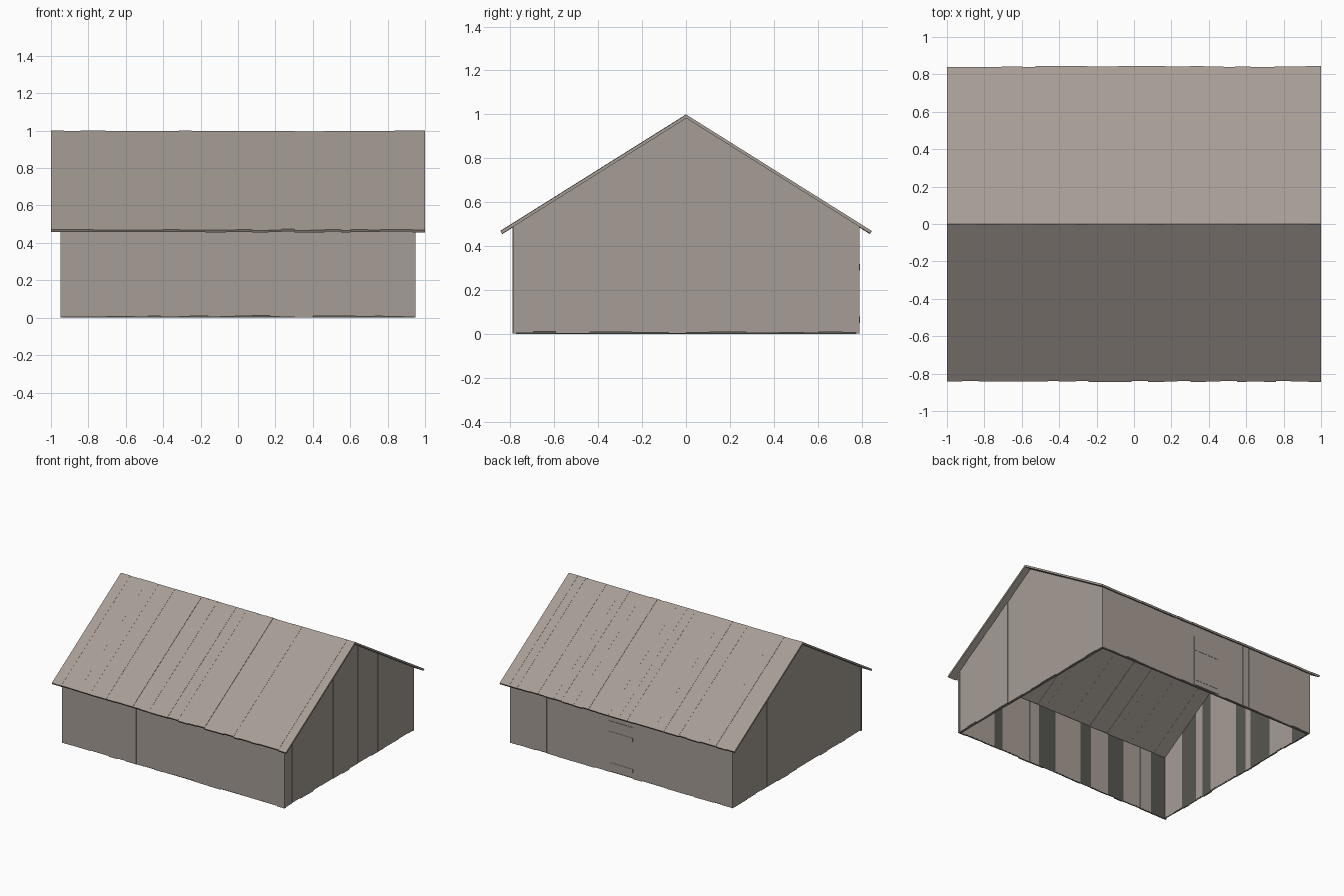
import bpy, bmesh, random
from mathutils import Vector

random.seed(7)
if "Cube" in bpy.data.objects:
    bpy.data.objects.remove(bpy.data.objects["Cube"])

HALF_X, HALF_Y = 0.95, 0.79      # outer wall faces
ROOF_X, EAVE_Y = 1.0, 0.845      # roof overhang
RIDGE_Z, PITCH = 1.0, 0.627
THICK = 0.014


def material(name, rgb):
    m = bpy.data.materials.new(name)
    m.use_nodes = True
    m.diffuse_color = (*rgb, 1)
    m.node_tree.nodes["Principled BSDF"].inputs["Base Color"].default_value = (*rgb, 1)
    return m


wood = material("weathered_wood", (0.38, 0.335, 0.30))
dark = material("dark_lining", (0.092, 0.095, 0.08))


def plank(bm, quad, depth):
    """Board made from an outer quad pushed along a depth vector."""
    outer = [bm.verts.new(p) for p in quad]
    inner = [bm.verts.new(Vector(p) + Vector(depth)) for p in quad]
    bm.faces.new(outer)
    bm.faces.new(inner[::-1])
    for i in range(4):
        j = (i + 1) % 4
        bm.faces.new((outer[j], outer[i], inner[i], inner[j]))


def finish(name, bm, mat):
    bmesh.ops.recalc_face_normals(bm, faces=bm.faces)
    mesh = bpy.data.meshes.new(name)
    bm.to_mesh(mesh)
    bm.free()
    mesh.materials.append(mat)
    obj = bpy.data.objects.new(name, mesh)
    bpy.context.collection.objects.link(obj)


def splits(start, end, count):
    """Uneven board edges from start to end, as neighbouring pairs."""
    step = (end - start) / count
    cuts = [start + step * (i + random.uniform(-0.25, 0.25)) for i in range(1, count)]
    cuts = [start] + cuts + [end]
    return list(zip(cuts, cuts[1:]))


def under_roof(y):
    return RIDGE_Z - 0.014 - PITCH * abs(y)


# Long walls of upright boards
for name, side in (("front_wall", -1), ("back_wall", 1)):
    bm = bmesh.new()
    for a, b in splits(-HALF_X, HALF_X, 24):
        y = side * (HALF_Y - random.uniform(0, 0.003))
        low, top = random.uniform(0.002, 0.011), under_roof(HALF_Y)
        plank(bm, [(a, y, low), (b, y, low), (b, y, top), (a, y, top)],
              (0, -side * THICK, 0))
    finish(name, bm, wood)

# Gable walls, boards cut to the roof slope
for name, side in (("right_gable", -1), ("left_gable", 1)):
    bm = bmesh.new()
    edge = HALF_Y - 0.004
    for a, b in splits(-edge, 0, 9) + splits(0, edge, 9):
        x = side * (HALF_X - random.uniform(0, 0.003))
        low = random.uniform(0.002, 0.011)
        plank(bm, [(x, a, low), (x, b, low), (x, b, under_roof(b)), (x, a, under_roof(a))],
              (-side * THICK, 0, 0))
    finish(name, bm, wood)

# Roof slopes of boards running from ridge to eave
for name, side in (("front_roof", -1), ("back_roof", 1)):
    bm = bmesh.new()
    normal = Vector((0, side * PITCH, 1)).normalized()
    for a, b in splits(-ROOF_X, ROOF_X, 26):
        top = RIDGE_Z - random.uniform(0, 0.004)
        reach = EAVE_Y - random.uniform(0, 0.006)
        y, low = side * reach, top - PITCH * reach
        plank(bm, [(a, 0, top), (b, 0, top), (b, y, low), (a, y, low)], -normal * THICK)
    finish(name, bm, wood)

# Dark lining behind the boards, open below and above
bm = bmesh.new()
lx, ly = HALF_X - THICK - 0.001, HALF_Y - THICK - 0.001
for side in (-1, 1):
    eave = under_roof(ly)
    bm.faces.new([bm.verts.new(p) for p in (
        (-lx, side * ly, 0), (lx, side * ly, 0), (lx, side * ly, eave), (-lx, side * ly, eave))])
    bm.faces.new([bm.verts.new(p) for p in (
        (side * lx, -ly, 0), (side * lx, ly, 0), (side * lx, ly, eave),
        (side * lx, 0, under_roof(0)), (side * lx, -ly, eave))])
bmesh.ops.remove_doubles(bm, verts=bm.verts, dist=0.0001)
finish("inner_lining", bm, dark)

# Flush back door with two battens
bm = bmesh.new()
for a, b in splits(-0.11, 0.11, 3):
    plank(bm, [(a, 0.791, 0.012), (b, 0.791, 0.012), (b, 0.791, 0.4), (a, 0.791, 0.4)],
          (0, -0.006, 0))
for z in (0.05, 0.29):
    plank(bm, [(-0.1, 0.793, z), (0.1, 0.793, z), (0.1, 0.793, z + 0.03), (-0.1, 0.793, z + 0.03)],
          (0, -0.004, 0))
finish("back_door", bm, wood)
